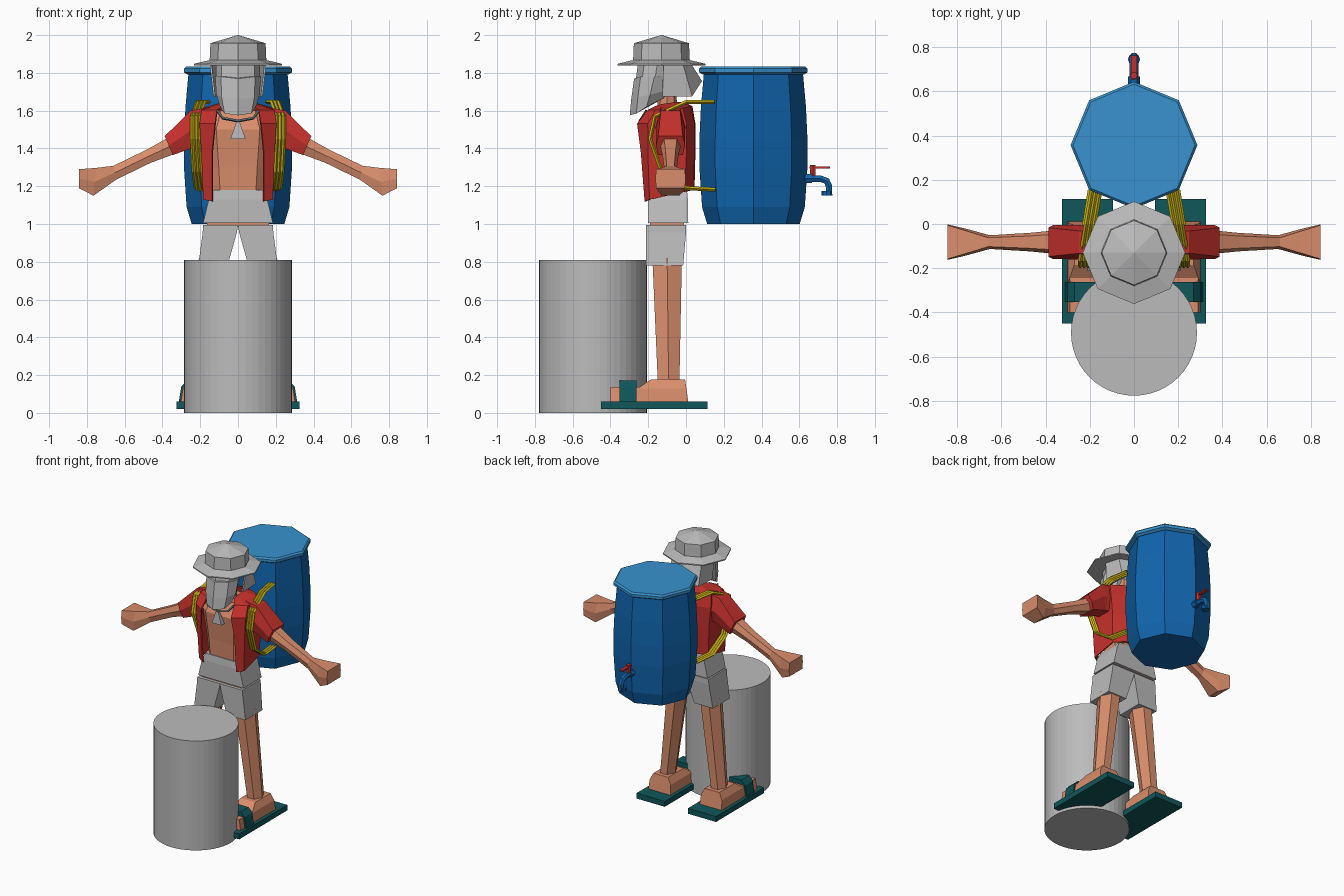
import bpy, bmesh, math
from mathutils import Vector


def mat(name, r, g, b):
    m = bpy.data.materials.new(name)
    m.diffuse_color = (r, g, b, 1)
    return m


GREY = mat("pale grey", 0.50, 0.50, 0.50)
SKIN = mat("tan skin", 0.70, 0.27, 0.15)
RED = mat("shirt red", 0.56, 0.03, 0.025)
BLUE = mat("barrel blue", 0.005, 0.13, 0.42)
LID = mat("lid light blue", 0.04, 0.29, 0.62)
TEAL = mat("sandal teal", 0.005, 0.095, 0.105)
YELLOW = mat("strap yellow", 0.60, 0.45, 0.006)
SLATE = mat("cord slate", 0.10, 0.13, 0.15)


def loft(name, rings, material, mirror=False, closed=True, solid=0):
    """Skin a list of equal-length point rings; closed rings get end caps."""
    bm = bmesh.new()
    vs = [[bm.verts.new(p) for p in ring] for ring in rings]
    n = len(rings[0])
    for a, b in zip(vs, vs[1:]):
        for i in range(n if closed else n - 1):
            j = (i + 1) % n
            bm.faces.new((a[i], a[j], b[j], b[i]))
    if closed:
        bm.faces.new(vs[0])
        bm.faces.new(vs[-1])
    bmesh.ops.recalc_face_normals(bm, faces=bm.faces)
    me = bpy.data.meshes.new(name)
    bm.to_mesh(me)
    bm.free()
    me.materials.append(material)
    ob = bpy.data.objects.new(name, me)
    bpy.context.collection.objects.link(ob)
    if mirror:
        md = ob.modifiers.new("mirror", 'MIRROR')
        md.use_clip = True
    if solid:
        md = ob.modifiers.new("thickness", 'SOLIDIFY')
        md.thickness = solid
        md.offset = 0
    return ob


def circle(cx, cy, rx, ry, z, n):
    return [(cx + rx * math.cos(2 * math.pi * i / n),
             cy + ry * math.sin(2 * math.pi * i / n), z) for i in range(n)]


def lathe(name, cy, profile, n, material):
    return loft(name, [circle(0, cy, r, r, z, n) for r, z in profile], material)


def rect(x0, x1, y0, y1, z):
    return [(x0, y0, z), (x1, y0, z), (x1, y1, z), (x0, y1, z)]


def box(name, x0, x1, y0, y1, z0, z1, material, mirror=False):
    return loft(name, [rect(x0, x1, y0, y1, z0), rect(x0, x1, y0, y1, z1)], material, mirror)


def tube(name, paths, r, material, res=0):
    cu = bpy.data.curves.new(name, 'CURVE')
    cu.dimensions = '3D'
    cu.bevel_depth = r
    cu.bevel_resolution = res
    cu.use_fill_caps = True
    for path in paths:
        sp = cu.splines.new('POLY')
        sp.points.add(len(path) - 1)
        sp.use_smooth = False
        for p, co in zip(sp.points, path):
            p.co = (*co, 1)
    cu.materials.append(material)
    ob = bpy.data.objects.new(name, cu)
    bpy.context.collection.objects.link(ob)
    return ob


# Plain cylinder standing in front
lathe("front_cylinder", -0.492, [(0.285, 0), (0.285, 0.81)], 48, GREY)

# Barrel with lid
BY = 0.357
lathe("barrel_body", BY, [(0.245, 1.0), (0.272, 1.09), (0.286, 1.3), (0.286, 1.45),
                          (0.278, 1.62), (0.262, 1.80)], 8, BLUE)
lathe("barrel_lid", BY, [(0.268, 1.792), (0.287, 1.803), (0.287, 1.822), (0.276, 1.833)], 8, LID)

# Tap on the barrel
tube("tap_pipe", [[(0, 0.61, 1.24), (0, 0.71, 1.24), (0, 0.745, 1.228),
                   (0, 0.757, 1.20), (0, 0.757, 1.15)]], 0.02, BLUE, 1)
tube("tap_flange", [[(0, 0.63, 1.24), (0, 0.668, 1.24)]], 0.027, BLUE, 1)
loft("tap_spout", [circle(0, 0.745, 0.028, 0.028, z, 8) for z in (1.152, 1.175)], BLUE)
loft("tap_stem", [circle(0, 0.672, 0.017, 0.017, z, 6) for z in (1.255, 1.312)], RED)
box("tap_lever", -0.013, 0.013, 0.655, 0.762, 1.294, 1.304, RED)

# Hat: brim, crown and pointed top
lathe("hat", -0.13, [(0.13, 1.838), (0.232, 1.84), (0.232, 1.848), (0.15, 1.868),
                     (0.146, 1.957), (0.002, 2.0)], 8, GREY)

# Head with face covering: ring tilts down towards the front
def head_ring(hx, yf, yb, zf, zb):
    half = [(0.0, yf, zf), (hx * 0.75, yf + 0.035, zf + 0.01), (hx, (yf + yb) / 2, (zf + zb) / 2),
            (hx * 0.6, yb, zb)]
    return half + [(-x, y, z) for x, y, z in half[:0:-1]]

loft("head", [head_ring(0.115, -0.255, -0.05, 1.845, 1.845),
              head_ring(0.118, -0.265, -0.06, 1.77, 1.79)], GREY)
loft("face_cover", [head_ring(0.121, -0.275, -0.06, 1.77, 1.79),
                    head_ring(0.115, -0.290, -0.09, 1.66, 1.71),
                    head_ring(0.095, -0.298, -0.12, 1.575, 1.665)], GREY)
# Cloth hanging from the back of the hat
loft("neck_flap", [[(0.145, -0.12, 1.85), (0.115, -0.02, 1.85), (0, 0.02, 1.85)],
                   [(0.125, -0.125, 1.675), (0.12, 0.03, 1.675), (0, 0.08, 1.755)]],
     GREY, True, False, 0.01)
lathe("neck", -0.10, [(0.055, 1.55), (0.048, 1.74)], 8, SKIN)

# Bare torso
def oct_ring(hx, y0, y1, z):
    return [(-hx * .7, y0, z), (hx * .7, y0, z), (hx, y0 + .04, z), (hx, y1 - .04, z),
            (hx * .7, y1, z), (-hx * .7, y1, z), (-hx, y1 - .04, z), (-hx, y0 + .04, z)]

loft("torso", [oct_ring(0.13, -0.185, 0, 1.1), oct_ring(0.145, -0.195, 0.01, 1.3),
               oct_ring(0.165, -0.215, 0.02, 1.5), oct_ring(0.13, -0.17, 0, 1.6)], SKIN)

# Open shirt
loft("shirt", [
    [(.135, -.215, 1.12), (.18, -.19, 1.13), (.175, -.01, 1.17), (.1, .035, 1.18), (0, .04, 1.18)],
    [(.135, -.235, 1.38), (.19, -.20, 1.38), (.185, 0, 1.38), (.1, .04, 1.38), (0, .045, 1.38)],
    [(.120, -.255, 1.53), (.20, -.20, 1.53), (.20, 0, 1.53), (.1, .04, 1.53), (0, .045, 1.53)],
    [(.110, -.200, 1.60), (.19, -.16, 1.60), (.19, -.02, 1.61), (.1, .02, 1.62), (0, .03, 1.62)],
    [(.080, -.160, 1.62), (.08, -.13, 1.63), (.08, -.06, 1.64), (.06, -.02, 1.64), (0, -.01, 1.64)],
], RED, True, False, 0.01)

# Sleeves and arms: hexagonal sections from (top x, top z) to (bottom x, bottom z)
def limb_ring(xt, zt, xb, zb, h, k=0.65):
    c, xm, zm = -0.082, (xt + xb) / 2, (zt + zb) / 2
    return [(xt, c - h * k, zt), (xt, c + h * k, zt), (xm, c + h, zm),
            (xb, c + h * k, zb), (xb, c - h * k, zb), (xm, c - h, zm)]

loft("sleeve", [limb_ring(0.15, 1.62, 0.15, 1.42, 0.08), limb_ring(0.25, 1.60, 0.22, 1.41, 0.078),
                limb_ring(0.388, 1.465, 0.345, 1.365, 0.077, 0.85)], RED, True)
loft("arm", [limb_ring(0.33, 1.48, 0.31, 1.38, 0.057), limb_ring(0.48, 1.395, 0.46, 1.325, 0.042),
             limb_ring(0.66, 1.308, 0.645, 1.235, 0.031)], SKIN, True)
loft("hand", [limb_ring(0.66, 1.308, 0.645, 1.235, 0.031), limb_ring(0.75, 1.297, 0.765, 1.15, 0.06, 0.8),
              limb_ring(0.843, 1.29, 0.843, 1.19, 0.08, 0.95)], SKIN, True)

# Necklace
tube("necklace_cord", [[(-0.11, -0.21, 1.60), (-0.08, -0.235, 1.56), (0, -0.245, 1.545),
                        (0.08, -0.235, 1.56), (0.11, -0.21, 1.60)]], 0.008, SLATE)
loft("pendant", [rect(-0.04, 0.04, -0.25, -0.215, 1.45),
                 rect(-0.006, 0.006, -0.245, -0.23, 1.548)], GREY)

# Shorts
loft("shorts_top", [rect(-0.13, 0.13, -0.195, 0.005, 1.18), rect(-0.155, 0.155, -0.20, 0.01, 1.13),
                    rect(-0.185, 0.185, -0.20, 0.012, 1.005)], GREY)
loft("hip_gap", [rect(-0.165, 0.165, -0.19, -0.01, z) for z in (1.01, 0.985)], SKIN)
loft("shorts_leg", [rect(0, 0.185, -0.212, 0.0, 0.995), rect(0.006, 0.187, -0.212, 0.0, 0.955),
                    rect(0.055, 0.21, -0.212, -0.015, 0.78)], GREY, True)

# Legs and feet
loft("leg", [circle(0.135, -0.10, 0.072, 0.09, 0.82, 6), circle(0.21, -0.092, 0.055, 0.066, 0.16, 6)],
     SKIN, True)
loft("foot", [rect(0.12, 0.30, -0.27, 0.012, 0.06), rect(0.125, 0.295, -0.255, 0.002, 0.13),
              rect(0.15, 0.27, -0.185, -0.005, 0.178)], SKIN, True)
loft("toes", [rect(0.12, 0.302, -0.40, -0.24, 0.06), rect(0.13, 0.29, -0.40, -0.24, 0.138)], SKIN, True)

# Sandals
box("sandal_sole", 0.095, 0.325, -0.45, 0.113, 0.02, 0.06, TEAL, True)
strap = [(0.105, 0.05), (0.12, 0.14), (0.15, 0.172), (0.27, 0.172), (0.30, 0.14), (0.315, 0.05)]
loft("sandal_strap", [[(x, y, z) for x, z in strap] for y in (-0.352, -0.262)], TEAL, True)

# Shoulder straps: three cords side by side on each shoulder
path = [(0.172, 0.15, 1.645), (0.198, 0, 1.645), (0.225, -0.165, 1.57), (0.225, -0.19, 1.45),
        (0.217, -0.13, 1.28), (0.205, 0, 1.19), (0.18, 0.155, 1.182)]
tube("shoulder_straps", [[(s * (x + d), y, z) for x, y, z in path]
                         for s in (1, -1) for d in (-0.018, 0, 0.018)], 0.011, YELLOW)
